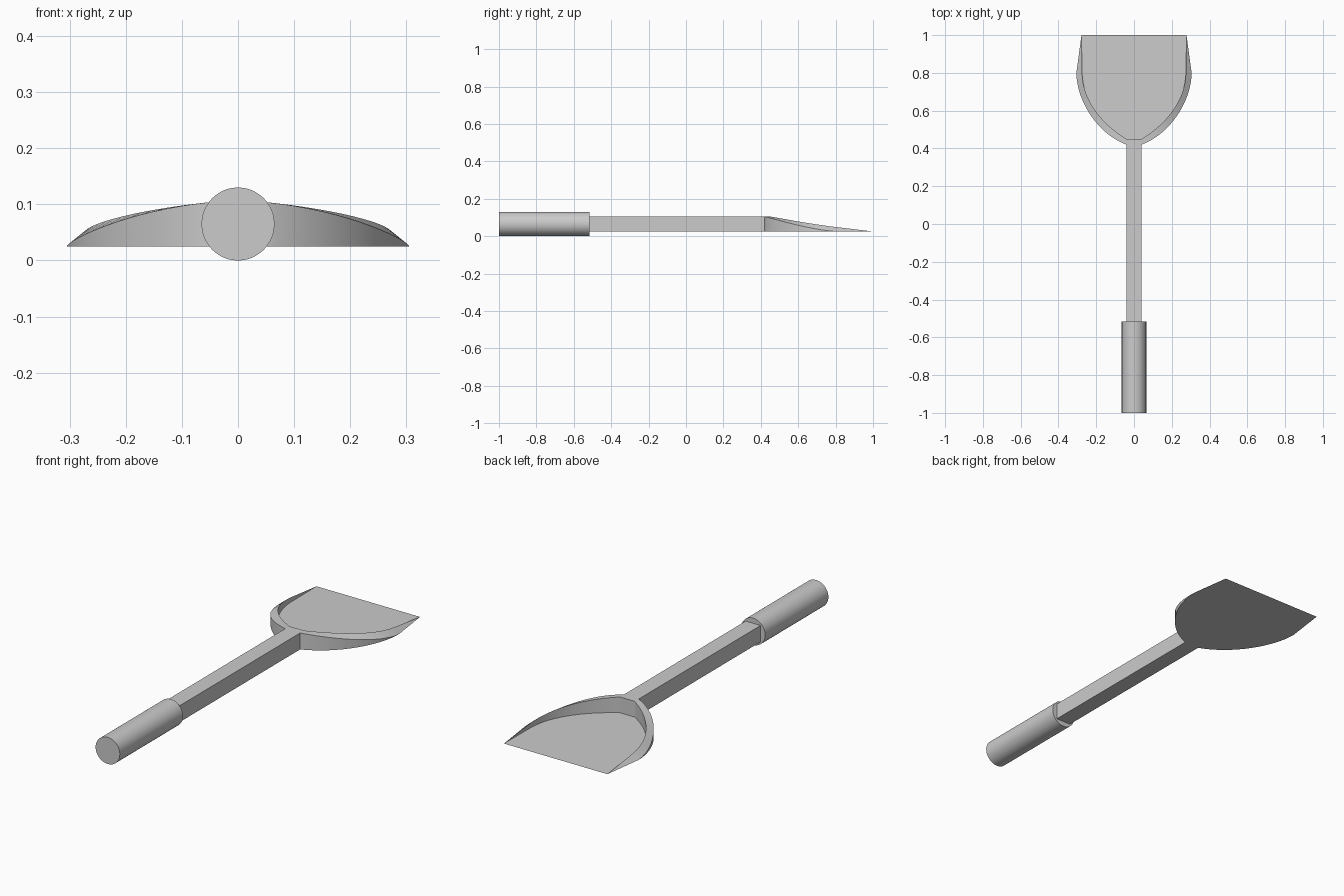
import bpy, bmesh, math
from mathutils import Vector

if "Cube" in bpy.data.objects:
    bpy.data.objects.remove(bpy.data.objects["Cube"])

BASE = 0.025
TIP = Vector((0.278, 1.0, BASE))


def bezier(a, b, c, d, n=16):
    a, b, c, d = map(Vector, (a, b, c, d))
    ts = [i / n for i in range(n + 1)]
    return [a*(1-t)**3 + b*3*t*(1-t)**2 + c*3*t*t*(1-t) + d*t**3 for t in ts]


def mirrored(points):
    return [Vector((-p.x, p.y, p.z)) for p in reversed(points)] + points


def finish(name, bm):
    bmesh.ops.recalc_face_normals(bm, faces=bm.faces)
    mesh = bpy.data.meshes.new(name)
    bm.to_mesh(mesh)
    bm.free()
    obj = bpy.data.objects.new(name, mesh)
    bpy.context.collection.objects.link(obj)
    return obj


def smooth(obj):
    bpy.ops.object.select_all(action='DESELECT')
    obj.select_set(True)
    bpy.context.view_layer.objects.active = obj
    bpy.ops.object.shade_smooth_by_angle(angle=math.radians(25))


# Round grip
bpy.ops.mesh.primitive_cylinder_add(vertices=48, radius=0.065, depth=0.485,
                                    location=(0, -0.7575, 0.065),
                                    rotation=(math.pi / 2, 0, 0))
grip = bpy.context.object
grip.name = "grip"
smooth(grip)

# Square shaft
bpy.ops.mesh.primitive_cube_add(size=1, location=(0, -0.05, 0.065))
shaft = bpy.context.object
shaft.name = "shaft"
shaft.scale = (0.08, 0.945, 0.08)

# Scoop: outer rim and inner rim both taper to the front corner
outer = bezier((0.04, 0.42, 0.105), (0.2, 0.48, 0.09),
               (0.305, 0.66, 0.035), (0.305, 0.80, BASE)) + [TIP]
inner = bezier((0.04, 0.45, 0.105), (0.17, 0.53, 0.092),
               (0.27, 0.65, 0.067), (0.275, 0.80, 0.049)) + [TIP]
bottom = [Vector((p.x, p.y, BASE)) for p in outer]
floor = [Vector((p.x, p.y, BASE + 0.006 * (1 - p.y))) for p in inner]

bm = bmesh.new()
rows = [[bm.verts.new(p) for p in mirrored(r)] for r in (bottom, outer, inner, floor)]
for r, s in zip(rows, rows[1:]):
    for i in range(len(r) - 1):
        bm.faces.new((r[i], r[i + 1], s[i + 1], s[i]))
bm.faces.new(rows[0])
bm.faces.new(rows[-1])
bmesh.ops.remove_doubles(bm, verts=bm.verts, dist=1e-5)
smooth(finish("scoop", bm))
